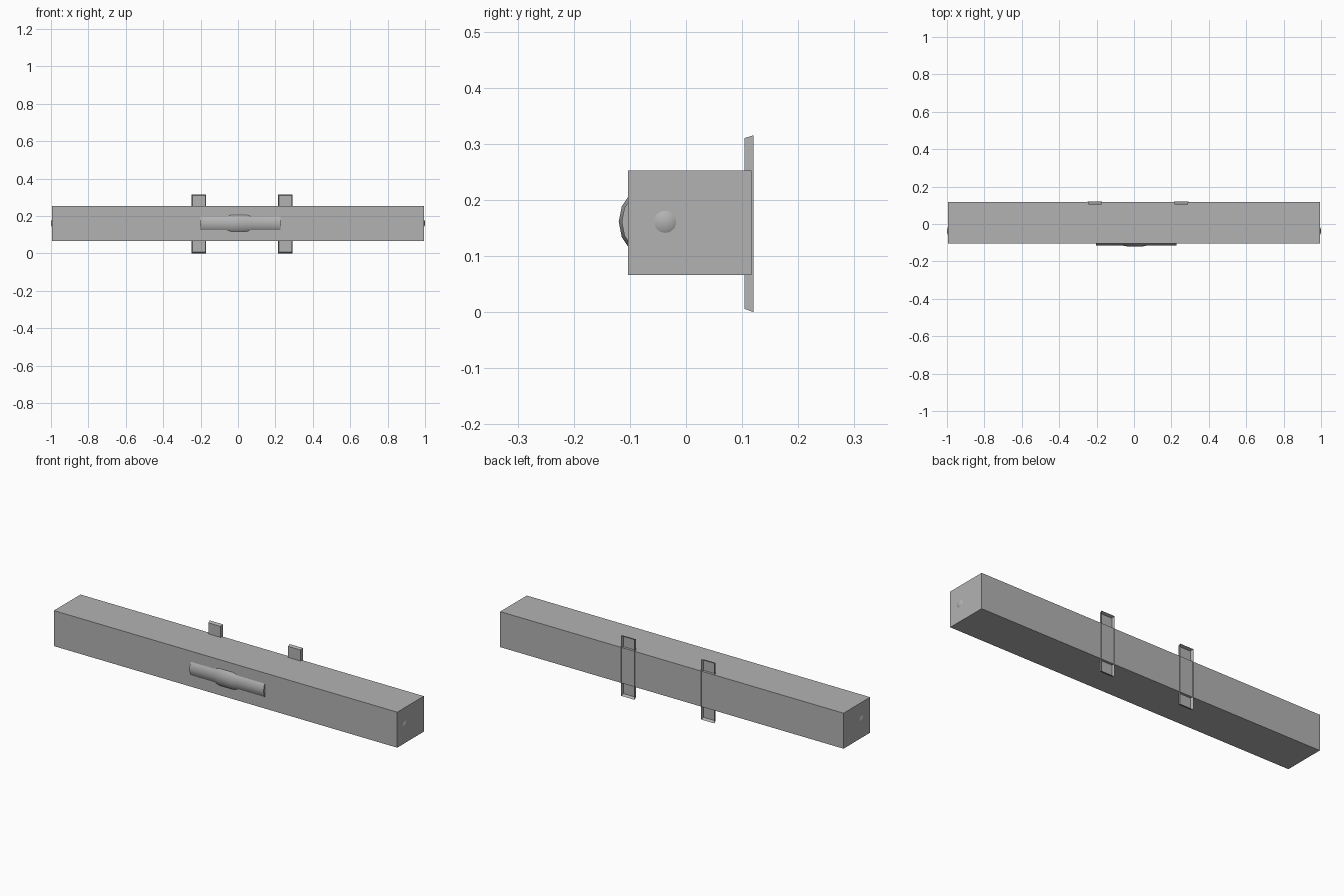
import bpy, bmesh, math

if "Cube" in bpy.data.objects:
    bpy.data.objects.remove(bpy.data.objects["Cube"])

# Mid-grey finish shared by all parts
grey = bpy.data.materials.new("mid_grey")
grey.diffuse_color = (0.45, 0.45, 0.45, 1)
grey.use_nodes = True
grey.node_tree.nodes["Principled BSDF"].inputs["Base Color"].default_value = grey.diffuse_color


def finish(name, bm, smooth=False):
    bmesh.ops.recalc_face_normals(bm, faces=bm.faces)
    mesh = bpy.data.meshes.new(name)
    bm.to_mesh(mesh)
    bm.free()
    mesh.materials.append(grey)
    obj = bpy.data.objects.new(name, mesh)
    bpy.context.collection.objects.link(obj)
    if smooth:
        bpy.ops.object.select_all(action='DESELECT')
        obj.select_set(True)
        bpy.context.view_layer.objects.active = obj
        bpy.ops.object.shade_smooth_by_angle(angle=math.radians(40))
    return obj


def box(name, lo, hi):
    bm = bmesh.new()
    bmesh.ops.create_cube(bm, size=1)
    for v in bm.verts:
        v.co = [(a + b) / 2 + c * (b - a) for a, b, c in zip(lo, hi, v.co)]
    return finish(name, bm)


# Long square bar
box("main_bar", (-0.995, -0.103, 0.066), (0.995, 0.117, 0.252))


# Mounting straps: shallow flared trays, open at the back
def strap(name, cx):
    bm = bmesh.new()
    rings = []
    for y, hw, z0, z1 in ((0.104, 0.035, 0.006, 0.31), (0.12, 0.039, 0.0, 0.315)):
        rings.append([bm.verts.new((cx + sx * hw, y, z)) for sx, z in
                      ((-1, z0), (1, z0), (1, z1), (-1, z1))])
    bm.faces.new(rings[0])
    for i in range(4):
        j = (i + 1) % 4
        bm.faces.new((rings[0][i], rings[0][j], rings[1][j], rings[1][i]))
    return finish(name, bm)


strap("strap_left", -0.209)
strap("strap_right", 0.253)

# Front grip: 16-sided lathe along x, half sunk into the bar
bm = bmesh.new()
profile = ((-0.202, 0.0655), (-0.065, 0.0655), (-0.035, 0.071),
           (0.045, 0.071), (0.075, 0.0655), (0.228, 0.0655))
sides = 16
rings = [[bm.verts.new((x, -0.049 - r * math.cos(2 * math.pi * k / sides),
                        0.161 + r * math.sin(2 * math.pi * k / sides)))
          for k in range(sides)] for x, r in profile]
for a, b in zip(rings, rings[1:]):
    for k in range(sides):
        n = (k + 1) % sides
        bm.faces.new((a[k], a[n], b[n], b[k]))
bm.faces.new(rings[0])
bm.faces.new(rings[-1])
finish("front_grip", bm, smooth=True)

# Low domed buttons on both ends: spheres mostly sunk into the bar
radius = 0.042
for side, s in (("left", -1), ("right", 1)):
    bm = bmesh.new()
    bmesh.ops.create_uvsphere(bm, u_segments=48, v_segments=24, radius=radius)
    bmesh.ops.translate(bm, verts=bm.verts, vec=(s * (1 - radius), -0.037, 0.161))
    finish("end_button_" + side, bm, smooth=True)
